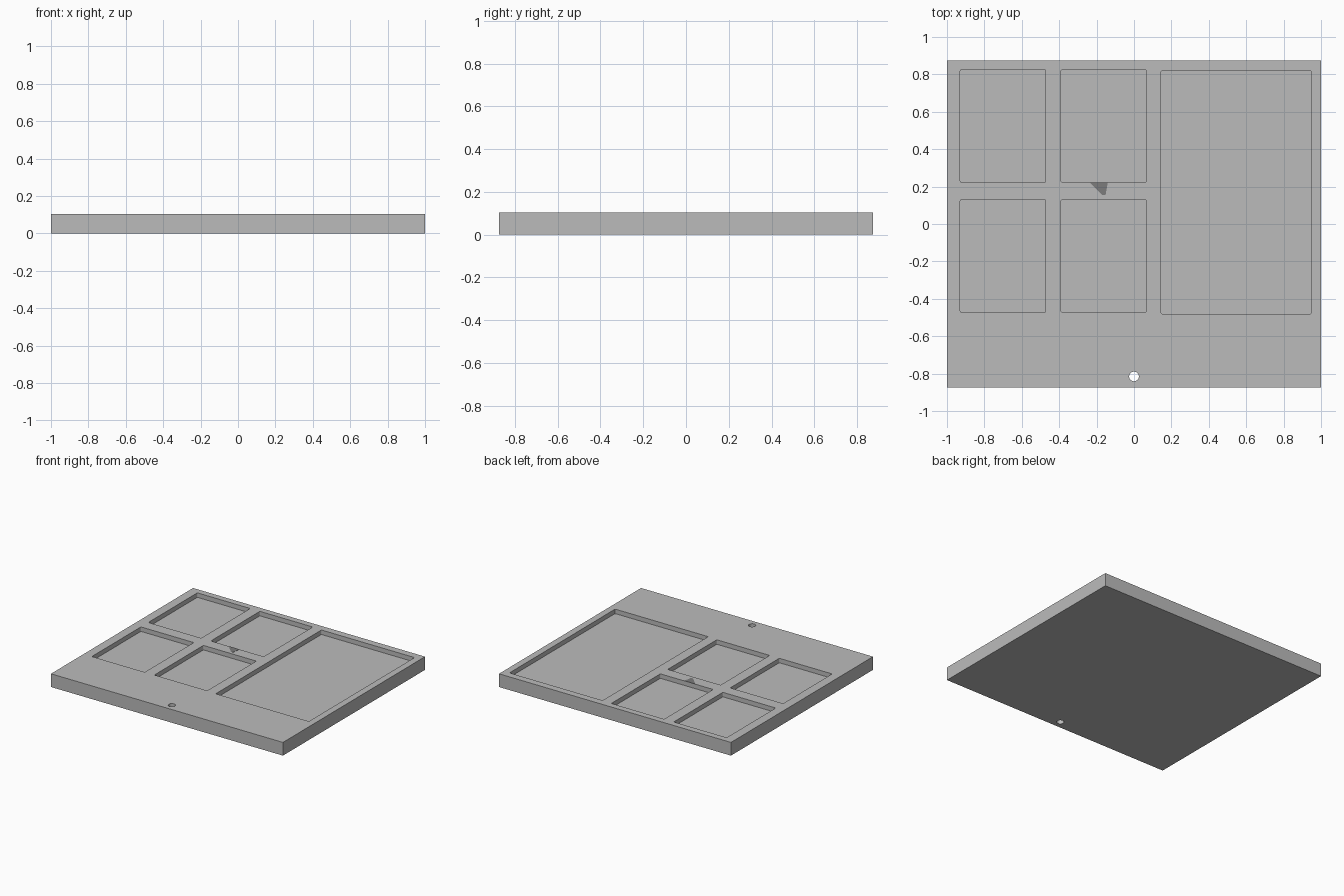
import bpy, bmesh, math

if "Cube" in bpy.data.objects:
    bpy.data.objects.remove(bpy.data.objects["Cube"])

TOP = 0.103
DEPTH = 0.035


def material(name, grey):
    mat = bpy.data.materials.new(name)
    mat.use_nodes = True
    colour = (grey, grey, grey, 1)
    mat.diffuse_color = colour
    mat.node_tree.nodes["Principled BSDF"].inputs["Base Color"].default_value = colour
    return mat


def prism(name, outline, z0, z1, mat):
    """Extrude a flat outline from z0 up to z1."""
    bm = bmesh.new()
    face = bm.faces.new([bm.verts.new((x, y, z0)) for x, y in outline])
    result = bmesh.ops.extrude_face_region(bm, geom=[face])
    top = [v for v in result["geom"] if isinstance(v, bmesh.types.BMVert)]
    bmesh.ops.translate(bm, verts=top, vec=(0, 0, z1 - z0))
    bmesh.ops.recalc_face_normals(bm, faces=bm.faces)
    mesh = bpy.data.meshes.new(name)
    bm.to_mesh(mesh)
    bm.free()
    mesh.materials.append(mat)
    obj = bpy.data.objects.new(name, mesh)
    bpy.context.collection.objects.link(obj)
    return obj


def arc(cx, cy, r, start, sweep, steps):
    return [(cx + r * math.cos(start + sweep * i / steps),
             cy + r * math.sin(start + sweep * i / steps)) for i in range(steps + 1)]


def rounded_rect(x0, x1, y0, y1, r=0.008):
    corners = [(x1 - r, y1 - r), (x0 + r, y1 - r), (x0 + r, y0 + r), (x1 - r, y0 + r)]
    points = []
    for i, (cx, cy) in enumerate(corners):
        points += arc(cx, cy, r, i * math.pi / 2, math.pi / 2, 4)
    return points


grey = material("grey", 0.5)
dark_grey = material("dark grey", 0.2)

# Base slab
slab = prism("tray_slab", [(-1, -0.875), (1, -0.875), (1, 0.875), (-1, 0.875)], 0, TOP, grey)

# Four small pockets and one large pocket
pockets = [(x, x + 0.456, y, y + 0.604) for x in (-0.929, -0.39) for y in (-0.473, 0.222)]
pockets.append((0.145, 0.948, -0.481, 0.82))
cutters = [prism("pocket_cutter", rounded_rect(*p), TOP - DEPTH, TOP + 0.1, grey)
           for p in pockets]

# Hanging hole through the front margin
cutters.append(prism("hole_cutter", arc(0, -0.815, 0.026, 0, math.tau, 32)[:-1],
                     -0.1, TOP + 0.1, grey))

for cutter in cutters:
    cutter.hide_render = True
    cutter.hide_set(True)
    cut = slab.modifiers.new(cutter.name, "BOOLEAN")
    cut.operation = "DIFFERENCE"
    cut.solver = "EXACT"
    cut.object = cutter

# Small dark triangular mark on the divider between pockets
prism("triangle_mark", [(-0.236, 0.222), (-0.17, 0.155), (-0.152, 0.155), (-0.14, 0.222)],
      TOP - 0.002, TOP + 0.001, dark_grey)
